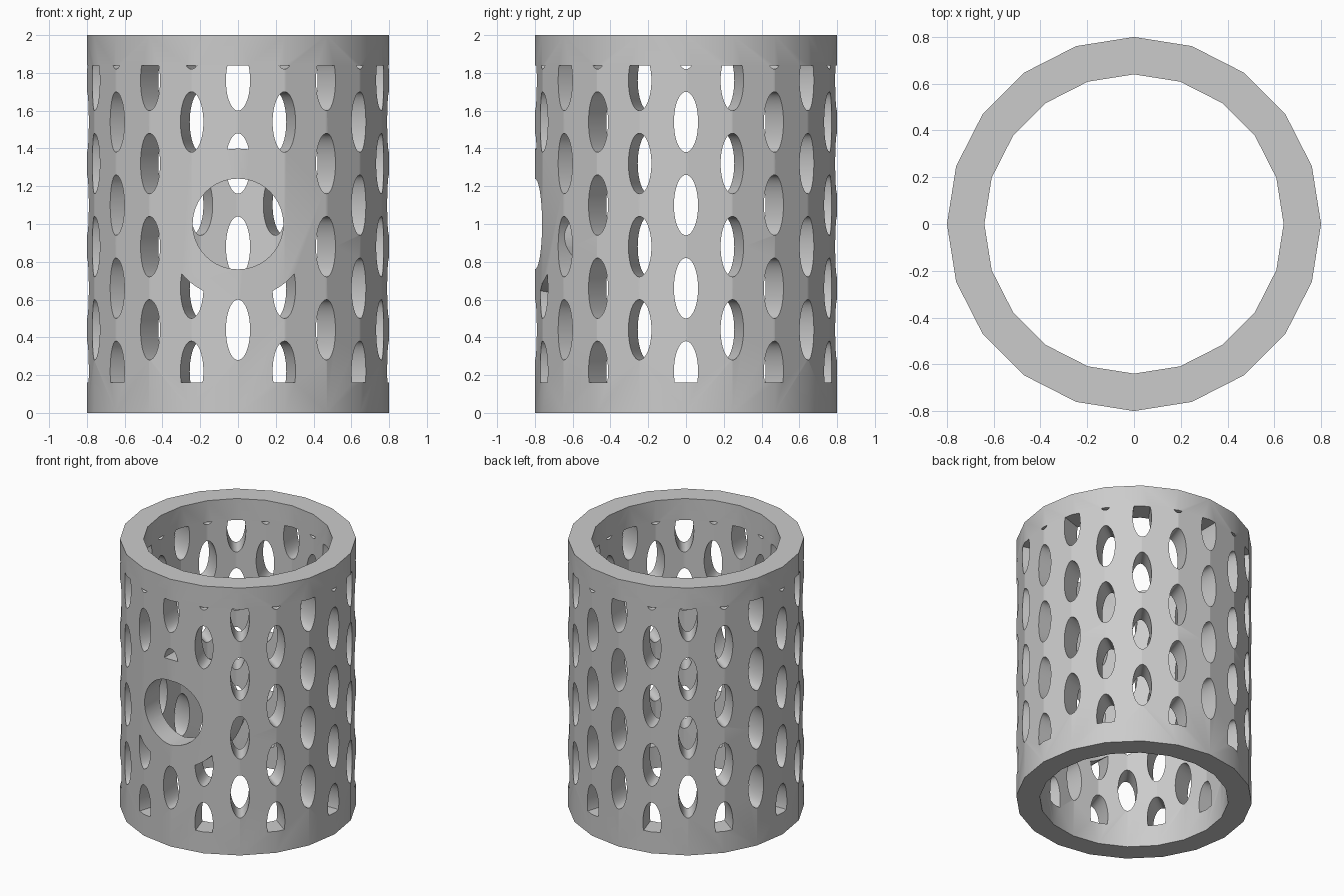
import bpy, bmesh, math
from mathutils import Matrix

if "Cube" in bpy.data.objects:
    bpy.data.objects.remove(bpy.data.objects["Cube"])

SIDES, OUTER, INNER, HEIGHT = 20, 0.8, 0.64, 2.0
MARGIN = 0.16                      # solid rim at top and bottom
SLOT_W, SLOT_H, PITCH = 0.064, 0.16, 0.44
PORT_Z, PORT_R, COLLAR_R = 1.0, 0.24, 0.399

grey = bpy.data.materials.new("plain grey")
grey.use_nodes = True
colour = (0.6, 0.6, 0.6, 1)
grey.diffuse_color = colour
grey.node_tree.nodes["Principled BSDF"].inputs["Base Color"].default_value = colour


def add_cylinder(bm, radius, depth, matrix, sides):
    bmesh.ops.create_cone(bm, cap_ends=True, segments=sides, radius1=radius,
                          radius2=radius, depth=depth, matrix=matrix)


def make_object(name, bm):
    mesh = bpy.data.meshes.new(name)
    bm.to_mesh(mesh)
    bm.free()
    mesh.materials.append(grey)
    obj = bpy.data.objects.new(name, mesh)
    bpy.context.collection.objects.link(obj)
    return obj


def cylinder(name, radius, depth, matrix, sides):
    bm = bmesh.new()
    add_cylinder(bm, radius, depth, matrix, sides)
    return make_object(name, bm)


def boolean(target, tool, operation):
    mod = target.modifiers.new(operation, 'BOOLEAN')
    mod.operation, mod.solver, mod.object = operation, 'EXACT', tool
    bpy.ops.object.select_all(action='DESELECT')
    bpy.context.view_layer.objects.active = target
    target.select_set(True)
    bpy.ops.object.modifier_apply(modifier=mod.name)
    bpy.data.objects.remove(tool)


# Faceted tube
mid = Matrix.Translation((0, 0, HEIGHT / 2))
tube = cylinder("perforated_tube", OUTER, HEIGHT, mid, SIDES)
boolean(tube, cylinder("bore", INNER, HEIGHT + 1, mid, SIDES), 'DIFFERENCE')

# Staggered radial oval slots, one column on each tube edge
front = Matrix.Rotation(math.pi / 2, 4, 'X')
bm = bmesh.new()
for column in range(SIDES):
    turn = Matrix.Rotation(column * math.tau / SIDES, 4, 'Z')
    start = PITCH if column % 2 == 0 else PITCH / 2
    for row in range(5 - (column + 1) % 2):
        place = Matrix.Translation((0, -0.72, start + row * PITCH))
        oval = Matrix.Diagonal((SLOT_W, SLOT_H, 1, 1))
        add_cylinder(bm, 1, 0.36, turn @ place @ front @ oval, 40)
slots = make_object("slot_cutter", bm)

# Keep the rims and the area around the port solid
boolean(slots, cylinder("band", 1.5, HEIGHT - 2 * MARGIN, mid, 32), 'INTERSECT')
port_place = Matrix.Translation((0, -0.7, PORT_Z)) @ front
boolean(slots, cylinder("collar", COLLAR_R, 1, port_place, 64), 'DIFFERENCE')
boolean(tube, slots, 'DIFFERENCE')

# Round port through the front wall
boolean(tube, cylinder("port", PORT_R, 1, port_place, 64), 'DIFFERENCE')

bpy.ops.object.shade_smooth_by_angle(angle=math.radians(30))
